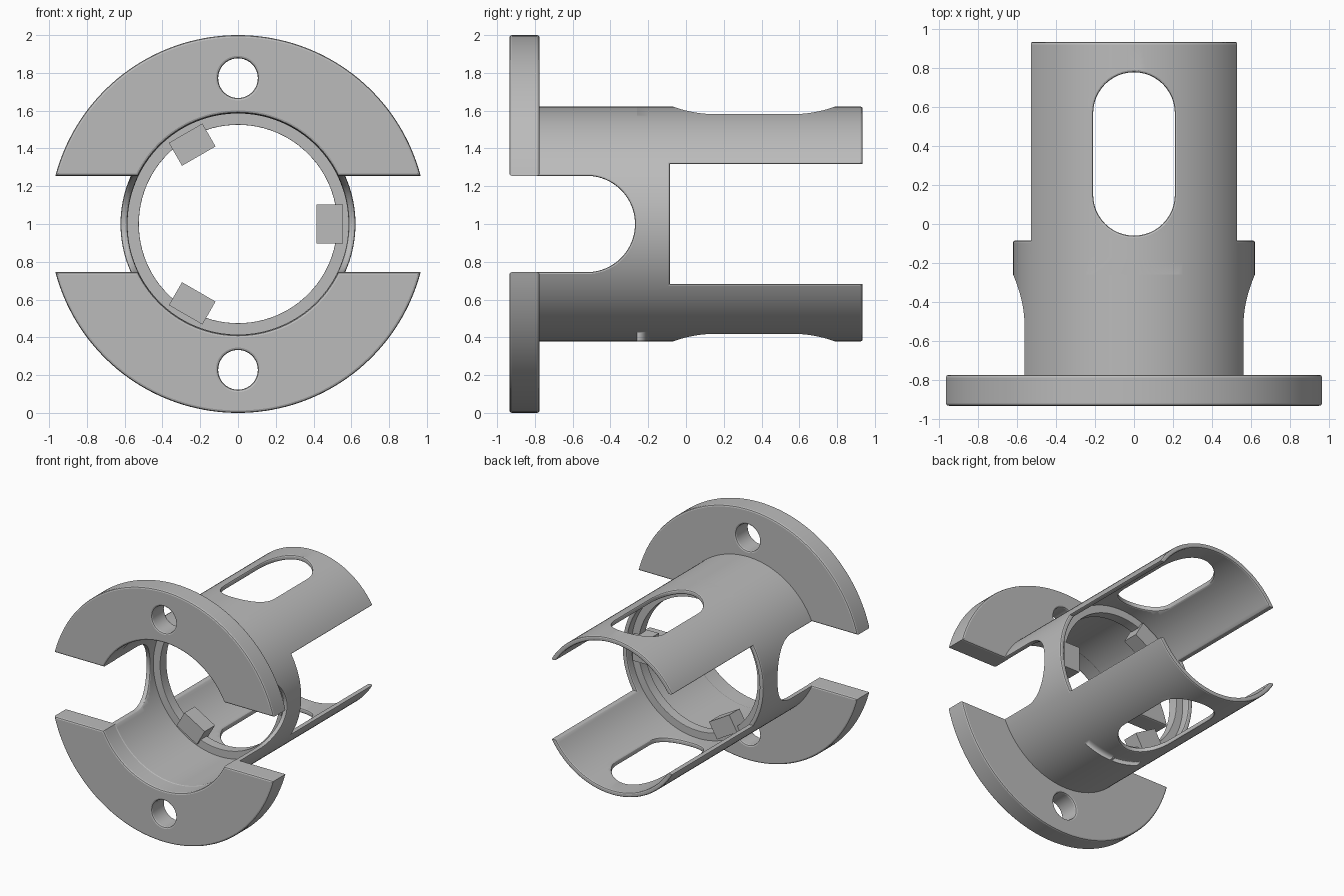
import bpy, bmesh
from math import sin, cos, asin, acos, pi, radians
from mathutils import Vector, Matrix
from mathutils.geometry import tessellate_polygon

cube = bpy.data.objects.get("Cube")
if cube:
    bpy.data.objects.remove(cube)

R_OUT, R_IN, R_FLANGE, AXIS_Z = 0.622, 0.585, 1.0, 1.0
GAP, ARM = 0.255, 0.317            # half heights of the front gap and rear opening
FLANGE_BACK, TUBE_BACK = -0.775, 0.935

grey = bpy.data.materials.new("plain grey")
grey.use_nodes = True
grey.diffuse_color = (0.5, 0.5, 0.5, 1)
grey.node_tree.nodes["Principled BSDF"].inputs["Base Color"].default_value = (0.5, 0.5, 0.5, 1)


def arc(cx, cy, r, start, end, n):
    return [(cx + r * cos(start + (end - start) * i / n),
             cy + r * sin(start + (end - start) * i / n)) for i in range(n + 1)]


def wound(points, ccw):
    area = sum(a[0] * b[1] - b[0] * a[1] for a, b in zip(points, points[1:] + points[:1]))
    return points if (area > 0) == ccw else points[::-1]


def inset(points, d):
    """Shift a closed outline toward its left side."""
    result = []
    for i, p in enumerate(points):
        p = Vector(p)
        e1 = (p - Vector(points[i - 1])).normalized()
        e2 = (Vector(points[(i + 1) % len(points)]) - p).normalized()
        n1, n2 = Vector((-e1.y, e1.x)), Vector((-e2.y, e2.x))
        result.append(p + (n1 + n2) * d / (1 + n1.dot(n2)))
    return result


def plate(outline, holes, thick, b):
    """Flat plate with holes and rounded rims, lying on z = 0."""
    bm = bmesh.new()
    loops = [wound(outline, True)] + [wound(h, False) for h in holes]
    profile = [(b, 0), (b * 0.29, b * 0.29), (0, b),
               (0, thick - b), (b * 0.29, thick - b * 0.29), (b, thick)]
    bottom, top = [], []
    for loop in loops:
        rings = [[bm.verts.new((p.x, p.y, h)) for p in inset(loop, d)] for d, h in profile]
        for low, high in zip(rings, rings[1:]):
            for i in range(len(loop)):
                bm.faces.new((low[i - 1], low[i], high[i], high[i - 1]))
        bottom.append(rings[0])
        top.append(rings[-1])
    for cap in (bottom, top):
        flat = [v for ring in cap for v in ring]
        for tri in tessellate_polygon([[v.co.copy() for v in ring] for ring in cap]):
            bm.faces.new([flat[i] for i in tri])
    bmesh.ops.recalc_face_normals(bm, faces=bm.faces)
    return bm


def finish(name, bm, y=0.0, mirrored=False):
    mesh = bpy.data.meshes.new(name)
    bm.to_mesh(mesh)
    bm.free()
    obj = bpy.data.objects.new(name, mesh)
    bpy.context.collection.objects.link(obj)
    obj.location = (0, y, AXIS_Z)
    mesh.materials.append(grey)
    bpy.ops.object.select_all(action='DESELECT')
    obj.select_set(True)
    bpy.context.view_layer.objects.active = obj
    bpy.ops.object.shade_smooth_by_angle(angle=radians(20))
    if mirrored:
        mod = obj.modifiers.new("mirror", 'MIRROR')
        mod.use_axis = (False, False, True)
    return obj


def stand_up(bm):
    bm.transform(Matrix.Rotation(pi / 2, 4, 'X'))


# Split flange with one bolt hole in each half
r_hole = 0.588
a, b = asin(GAP / R_FLANGE), asin(GAP / r_hole)
outline = arc(0, 0, R_FLANGE, a, pi - a, 72) + arc(0, 0, r_hole, pi - b, b, 56)
bolt_hole = arc(0, 0.772, 0.105, 0, 2 * pi, 40)[:-1]
bm = plate(outline, [bolt_hole], 0.16, 0.013)
stand_up(bm)
finish("split_flange", bm, FLANGE_BACK, True)

# Sleeve: upper half drawn unrolled, then wrapped round the axis
gap_end = [(acos(z / R_OUT), y) for z, y in arc(0, -0.525, GAP, 0, pi / 2, 20)]
edge, arm_edge = radians(96), acos(ARM / R_OUT)
side = [(gap_end[0][0], -0.80)] + gap_end + [
    (edge, gap_end[-1][1]), (edge, -0.085), (arm_edge, -0.085), (arm_edge, TUBE_BACK)]
outline = [(t * R_OUT, y) for t, y in side]
outline += [(-x, y) for x, y in reversed(outline)]
slot = arc(0, 0.57, 0.21, 0, pi, 24) + arc(0, 0.15, 0.21, pi, 2 * pi, 24)
slot = [(asin(x / R_OUT) * R_OUT, y) for x, y in slot]
bm = plate(outline, [slot], R_OUT - R_IN, 0.011)


def cut(angle, trim=False):
    bmesh.ops.bisect_plane(bm, geom=bm.verts[:] + bm.edges[:] + bm.faces[:], dist=1e-6,
                           plane_co=(angle * R_OUT, 0, 0),
                           plane_no=(1 if angle >= 0 else -1, 0, 0), clear_outer=trim)


for s in (-1, 1):
    cut(s * pi / 2, True)
for i in range(-29, 30):
    cut(radians(3 * i))

for v in bm.verts:
    t, r = abs(v.co.x) / R_OUT, R_IN + v.co.z
    # Slot walls stay vertical, side cuts stay horizontal
    upright = asin(min(1, R_OUT * sin(t) / r))
    level = acos(max(-1, min(1, R_OUT * cos(t) / r)))
    k = min(1, max(0, (t - radians(30)) / radians(20)))
    t = upright * (1 - k) + level * k
    v.co = ((1 if v.co.x >= 0 else -1) * r * sin(t), v.co.y, r * cos(t))
finish("slotted_sleeve", bm, 0, True)

# Inner ledge ring
bm = plate(arc(0, 0, 0.6, 0, 2 * pi, 96)[:-1], [arc(0, 0, 0.525, 0, 2 * pi, 96)[:-1]], 0.08, 0.003)
stand_up(bm)
finish("inner_ledge", bm, -0.15)

# Three locating teeth on the ledge
bm = bmesh.new()
for i in range(3):
    turn = Matrix.Rotation(i * 2 * pi / 3, 4, 'Y')
    shape = Matrix.Translation((0.485, -0.185, 0)) @ Matrix.Diagonal((0.14, 0.13, 0.205, 1))
    bmesh.ops.create_cube(bm, size=1, matrix=turn @ shape)
finish("locating_teeth", bm)
